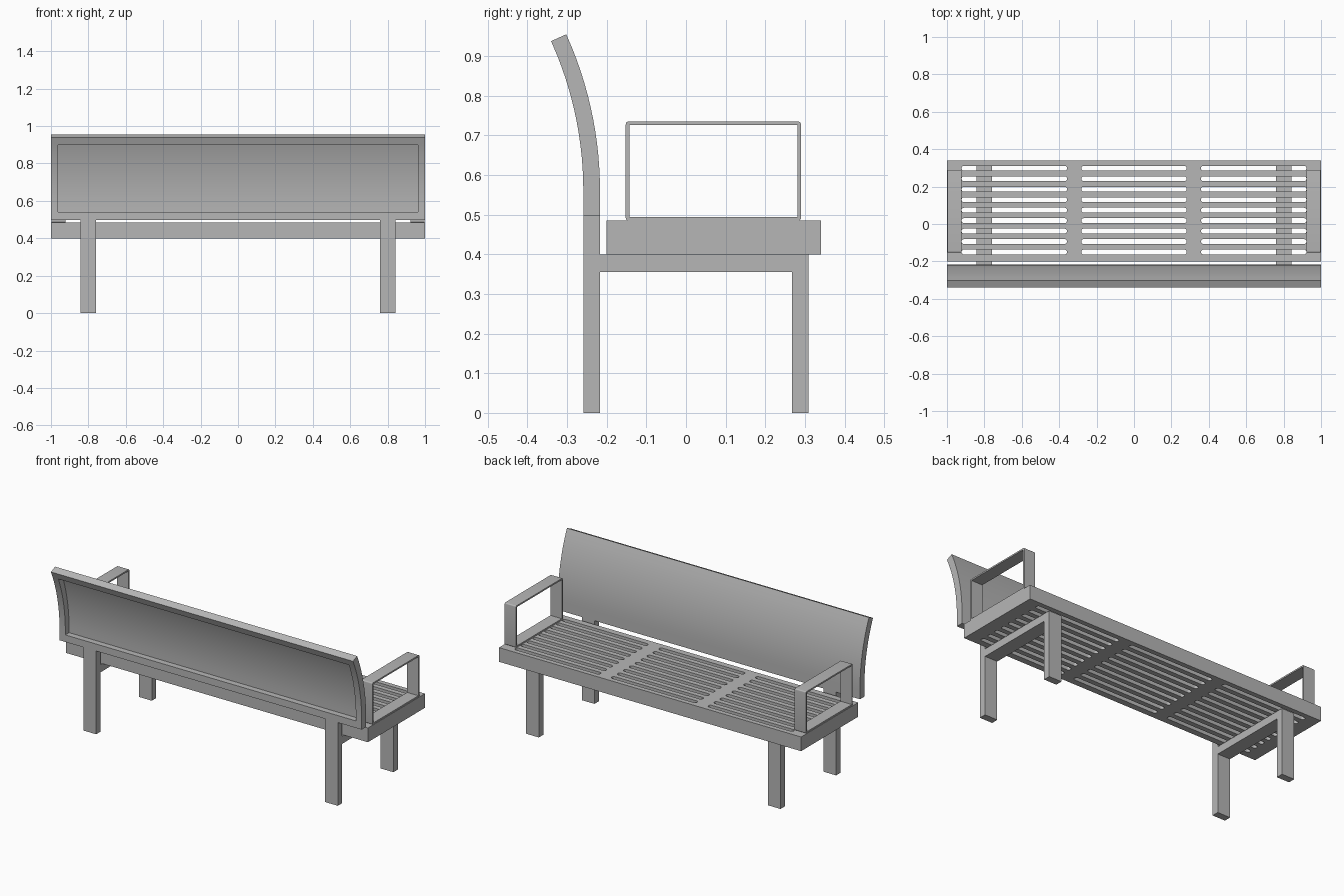
import bpy, bmesh, math
from mathutils import Matrix, Vector

cube = bpy.data.objects.get("Cube")
if cube:
    bpy.data.objects.remove(cube)

GREY = (0.47, 0.47, 0.47, 1)
metal = bpy.data.materials.new("grey_metal")
metal.use_nodes = True
metal.diffuse_color = GREY
metal.node_tree.nodes["Principled BSDF"].inputs["Base Color"].default_value = GREY


def add_object(name, bm):
    bmesh.ops.remove_doubles(bm, verts=bm.verts, dist=1e-5)
    bmesh.ops.recalc_face_normals(bm, faces=bm.faces)
    mesh = bpy.data.meshes.new(name)
    bm.to_mesh(mesh)
    bm.free()
    mesh.materials.append(metal)
    obj = bpy.data.objects.new(name, mesh)
    bpy.context.collection.objects.link(obj)
    bpy.ops.object.select_all(action="DESELECT")
    obj.select_set(True)
    bpy.context.view_layer.objects.active = obj
    bpy.ops.object.shade_smooth_by_angle(angle=math.radians(30))
    return obj


def box(name, x, y, z):
    bm = bmesh.new()
    bmesh.ops.create_cube(bm, size=1)
    for v in bm.verts:
        v.co = Vector([lo + (c + 0.5) * (hi - lo)
                       for c, (lo, hi) in zip(v.co, (x, y, z))])
    return add_object(name, bm)


def rounded_rect(x, y, r=0.0, steps=5):
    """Outline of a rectangle with round corners of radius r."""
    if not r:
        return [(x[0], y[0]), (x[1], y[0]), (x[1], y[1]), (x[0], y[1])]
    centres = rounded_rect((x[0] + r, x[1] - r), (y[0] + r, y[1] - r))
    pts = []
    for k, (cx, cy) in enumerate(centres):
        for s in range(steps + 1):
            a = math.pi + (k + s / steps) * math.pi / 2
            pts.append((cx + r * math.cos(a), cy + r * math.sin(a)))
    return pts


def plate(name, outlines, thickness, matrix):
    """Extruded flat outline with holes, centred on its local plane."""
    curve = bpy.data.curves.new(name, "CURVE")
    curve.dimensions = "2D"
    curve.fill_mode = "BOTH"
    curve.extrude = thickness / 2
    for pts in outlines:
        spline = curve.splines.new("POLY")
        spline.points.add(len(pts) - 1)
        for p, (x, y) in zip(spline.points, pts):
            p.co = (x, y, 0, 1)
        spline.use_cyclic_u = True
    temp = bpy.data.objects.new("outline", curve)
    bpy.context.collection.objects.link(temp)
    bpy.context.view_layer.update()
    mesh = temp.to_mesh()
    bm = bmesh.new()
    bm.from_mesh(mesh)
    temp.to_mesh_clear()
    bpy.data.objects.remove(temp)
    bm.transform(matrix)
    return add_object(name, bm)


# Seat slab with three groups of nine round-ended slots
outlines = [rounded_rect((-1, 1), (-0.2, 0.34))]
for cx in (-0.64, 0, 0.64):
    for k in range(9):
        cy = -0.15 + k * 0.056
        outlines.append(rounded_rect((cx - 0.282, cx + 0.282),
                                     (cy - 0.013, cy + 0.013), 0.0129))
plate("seat", outlines, 0.085, Matrix.Translation((0, 0, 0.4425)))

# Armrest loops and leg frames on both sides
side_plane = Matrix(((0, 0, 1, 0), (1, 0, 0, 0), (0, 1, 0, 0), (0, 0, 0, 1)))
for side, s in (("left", 1), ("right", -1)):
    loop = [rounded_rect((-0.152, 0.29), (0.485, 0.735), 0.007),
            rounded_rect((-0.143, 0.281), (0.494, 0.726))]
    plate(side + "_armrest", loop, 0.075,
          Matrix.Translation((s * 0.96, 0, 0)) @ side_plane)
    x = sorted((s * 0.758, s * 0.842))
    box(side + "_rear_leg", x, (-0.259, -0.217), (0, 0.5))
    box(side + "_front_leg", x, (0.267, 0.309), (0, 0.4))
    box(side + "_rail", x, (-0.217, 0.267), (0.355, 0.4))

# Curved backrest: straight foot, then an arc, with a recess in the rear
RADIUS, BEND_Z, FACE_Y, THICK, RECESS = 0.96, 0.56, -0.217, 0.042, 0.036
COLUMNS = (-1, -0.962, 0.962, 1)
ARC = 12
angles = [math.radians(21.7) * k / ARC for k in range(ARC + 1)] + [math.radians(24.3)]
stations = [(0.498, 0), (0.54, 0)] + [(BEND_Z, a) for a in angles]
last = len(stations) - 1

bm = bmesh.new()
cache = {}


def vert(row, col, depth):
    key = (row, col, depth)
    if key not in cache:
        z, a = stations[row]
        r = RADIUS - depth
        cache[key] = bm.verts.new((COLUMNS[col],
                                   FACE_Y - RADIUS + r * math.cos(a),
                                   z + r * math.sin(a)))
    return cache[key]


def cell(row, col, depth):
    bm.faces.new([vert(row + i, col + j, depth)
                  for i, j in ((0, 0), (0, 1), (1, 1), (1, 0))])


def wall(a, b, near, far):
    bm.faces.new([vert(*a, near), vert(*b, near), vert(*b, far), vert(*a, far)])


floor = THICK - RECESS
for row in range(last):
    recessed = 0 < row < last - 1
    for col in range(3):
        cell(row, col, 0)
        cell(row, col, floor if recessed and col == 1 else THICK)
    for col in (0, 3):
        wall((row, col), (row + 1, col), 0, THICK)
    if recessed:
        for col in (1, 2):
            wall((row, col), (row + 1, col), floor, THICK)
for col in range(3):
    for row in (0, last):
        wall((row, col), (row, col + 1), 0, THICK)
for row in (1, last - 1):
    wall((row, 1), (row, 2), floor, THICK)
add_object("backrest", bm)
